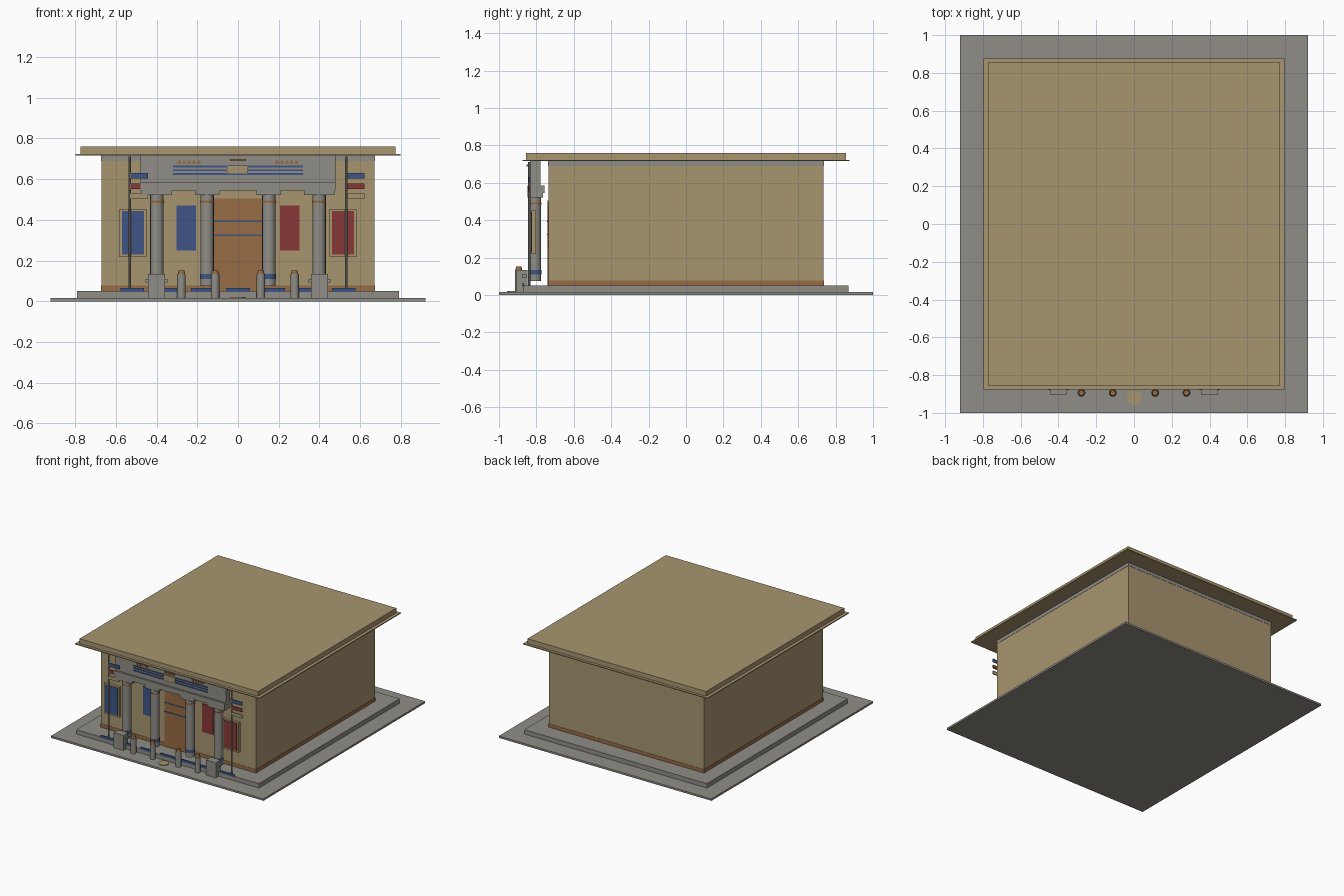
import bpy, math

if "Cube" in bpy.data.objects:
    bpy.data.objects.remove(bpy.data.objects["Cube"])


def material(name, rgb):
    m = bpy.data.materials.new(name)
    m.diffuse_color = (*rgb, 1)
    m.use_nodes = True
    m.node_tree.nodes["Principled BSDF"].inputs["Base Color"].default_value = m.diffuse_color
    return m


TAN = material("sandstone", (0.39, 0.30, 0.16))
GREY = material("grey_stone", (0.28, 0.27, 0.24))
BLUE = material("blue", (0.05, 0.09, 0.24))
RED = material("red", (0.25, 0.04, 0.04))
BROWN = material("bronze", (0.31, 0.15, 0.06))


def box(name, x, y, z, mat):
    """Box from (min, max) pairs."""
    v = [(a, b, c) for c in z for b in y for a in x]
    f = [(0, 2, 3, 1), (4, 5, 7, 6), (0, 1, 5, 4), (2, 6, 7, 3), (0, 4, 6, 2), (1, 3, 7, 5)]
    me = bpy.data.meshes.new(name)
    me.from_pydata(v, [], f)
    me.materials.append(mat)
    ob = bpy.data.objects.new(name, me)
    bpy.context.collection.objects.link(ob)
    return ob


def slab(name, hx, hy, z, mat):
    return box(name, (-hx, hx), (-hy, hy), z, mat)


def post(name, x, y, r, z, mat, sides=16, r2=None):
    bpy.ops.mesh.primitive_cone_add(vertices=sides, radius1=r, radius2=r if r2 is None else r2,
                                    depth=z[1] - z[0], location=(x, y, (z[0] + z[1]) / 2))
    ob = bpy.context.object
    ob.name = name
    ob.data.materials.append(mat)
    if sides > 8:
        bpy.ops.object.shade_smooth_by_angle(angle=math.radians(35))
    return ob


# ground, plinth, main block and roof
slab("ground_slab", 0.92, 1.0, (0, 0.015), GREY)
slab("plinth", 0.79, 0.87, (0.015, 0.05), GREY)
slab("base_course", 0.672, 0.737, (0.05, 0.077), BROWN)
slab("main_block", 0.67, 0.735, (0.05, 0.716), TAN)
slab("top_band", 0.672, 0.737, (0.69, 0.716), GREY)
slab("roof_eave", 0.797, 0.875, (0.716, 0.723), TAN)
slab("roof_slab", 0.773, 0.855, (0.723, 0.76), TAN)

# door with rails, and the two inner windows
box("door", (-0.118, 0.118), (-0.741, -0.735), (0.05, 0.505), BROWN)
for z in (0.32, 0.39):
    box("door_rail", (-0.118, 0.118), (-0.744, -0.741), (z, z + 0.007), BLUE)
for s, mat in ((-1, BLUE), (1, RED)):
    x0, x1 = sorted((s * 0.207, s * 0.303))
    box("inner_window", (x0, x1), (-0.741, -0.734), (0.25, 0.47), mat)

# portico columns with capitals and rings
Y = -0.807
for x in (-0.398, -0.152, 0.152, 0.398):
    inner = abs(x) < 0.2
    post("column", x, Y, 0.033, (0.075, 0.525), GREY)
    post("column_band", x, Y, 0.035, (0.11, 0.133), BLUE)
    post("column_ring", x, Y, 0.035, (0.483, 0.495), BROWN)
    w = 0.06 if inner else 0.075
    box("capital", (x - w, x + w), (-0.847, -0.765), (0.522, 0.546), GREY)

# portico beam and attic
box("portico_beam", (-0.478, 0.478), (-0.847, -0.757), (0.544, 0.585), GREY)
box("portico_attic", (-0.478, 0.478), (-0.833, -0.779), (0.585, 0.716), GREY)
for z in (0.62, 0.639, 0.657):
    box("attic_stripe", (-0.32, 0.318), (-0.838, -0.832), (z, z + 0.009), BLUE)
box("attic_plaque", (-0.053, 0.047), (-0.843, -0.832), (0.627, 0.667), TAN)
for s in (-1, 1):
    for i in range(5):
        x = s * 0.24 + (i - 2) * 0.024
        box("attic_stud", (x - 0.007, x + 0.007), (-0.838, -0.832), (0.673, 0.692), BROWN)
box("attic_crest", (-0.04, 0.04), (-0.852, -0.832), (0.688, 0.698), BROWN)

# side display boards, flag poles and flags (flags all fly to +x)
for s, mat in ((-1, BLUE), (1, RED)):
    cx = s * 0.516
    box("display_frame", (cx - 0.067, cx + 0.067), (-0.826, -0.803), (0.218, 0.453), TAN)
    box("display_panel", (cx - 0.054, cx + 0.054), (-0.83, -0.825), (0.23, 0.443), mat)
    px = s * 0.532
    post("flag_pole", px, -0.838, 0.006, (0.05, 0.712), GREY, 8)
    for z, fm in ((0.603, BLUE), (0.552, RED), (0.503, TAN)):
        box("flag", (px + 0.004, px + 0.09), (-0.841, -0.835), (z, z + 0.027), fm)

# front pedestals
for s in (-1, 1):
    cx = s * 0.4
    box("pedestal", (cx - 0.042, cx + 0.042), (-0.905, -0.847), (0.015, 0.133), GREY)
    box("pedestal_band", (cx - 0.055, cx + 0.055), (-0.878, -0.85), (0.093, 0.11), GREY)

# bollards with bronze caps
for x in (-0.278, -0.112, 0.112, 0.278):
    post("bollard", x, -0.894, 0.021, (0.015, 0.133), GREY)
    post("bollard_cap", x, -0.894, 0.018, (0.133, 0.152), BROWN, 16, 0.014)

# blue edge plates along the plinth front
for i in range(-3, 4):
    cx = i * 0.173
    box("edge_plate", (cx - 0.058, cx + 0.058), (-0.874, -0.865), (0.045, 0.064), BLUE)

# round paving inlay before the door
post("paving_inlay", 0, -0.918, 0.038, (0.012, 0.02), TAN, 20)
